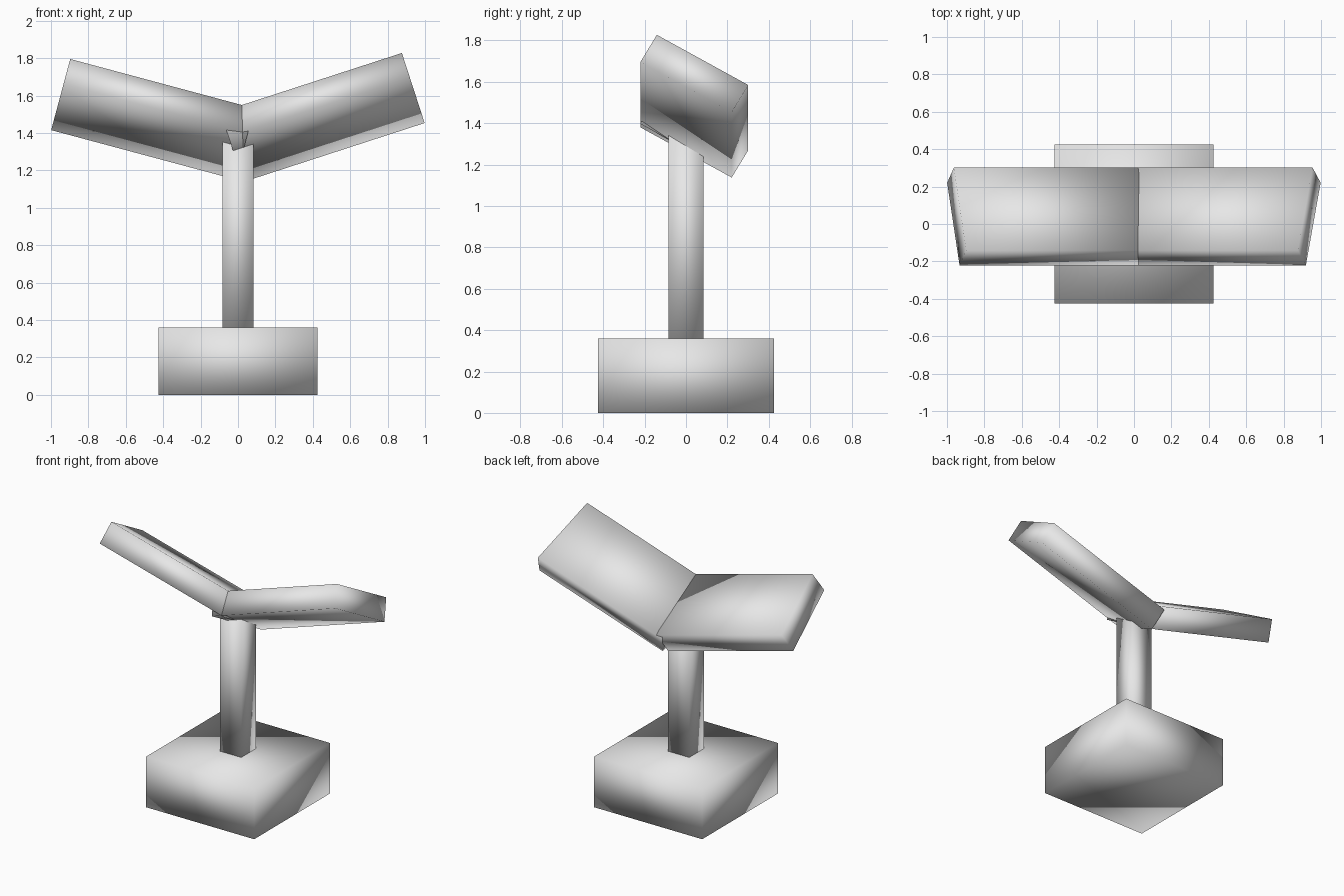
import bpy
from math import radians, sin, cos
from mathutils import Matrix, Vector

if "Cube" in bpy.data.objects:
    bpy.data.objects.remove(bpy.data.objects["Cube"])

grey = bpy.data.materials.new("light grey")
grey.diffuse_color = (0.8, 0.8, 0.8, 1)
grey.use_nodes = True
grey.node_tree.nodes["Principled BSDF"].inputs["Base Color"].default_value = grey.diffuse_color


def box(name, size, matrix):
    """Smooth-shaded box with its size baked into the mesh."""
    bpy.ops.mesh.primitive_cube_add(size=1)
    ob = bpy.context.object
    ob.name = name
    ob.data.transform(matrix @ Matrix.Diagonal((*size, 1)))
    ob.data.materials.append(grey)
    for p in ob.data.polygons:
        p.use_smooth = True
    return ob


# Base block and post
box("base", (0.85, 0.85, 0.36), Matrix.Translation((0, 0, 0.18)))
box("post", (0.168, 0.168, 1.03), Matrix.Translation((0, 0, 0.85)))


# Tilted panels: pitched back, then raised at the outer end
LENGTH = 1.02


def panel(name, side, rise, end_x, end_z):
    a = radians(rise)
    centre = Vector((side * (end_x - LENGTH / 2 * cos(a)), 0.04,
                     end_z - LENGTH / 2 * sin(a)))
    m = (Matrix.Translation(centre)
         @ Matrix.Rotation(-side * a, 4, 'Y')
         @ Matrix.Rotation(radians(-30), 4, 'X'))
    box(name, (LENGTH, 0.51, 0.16), m)


panel("right_panel", 1, 18, 0.937, 1.64)
panel("left_panel", -1, 15, 0.948, 1.605)
